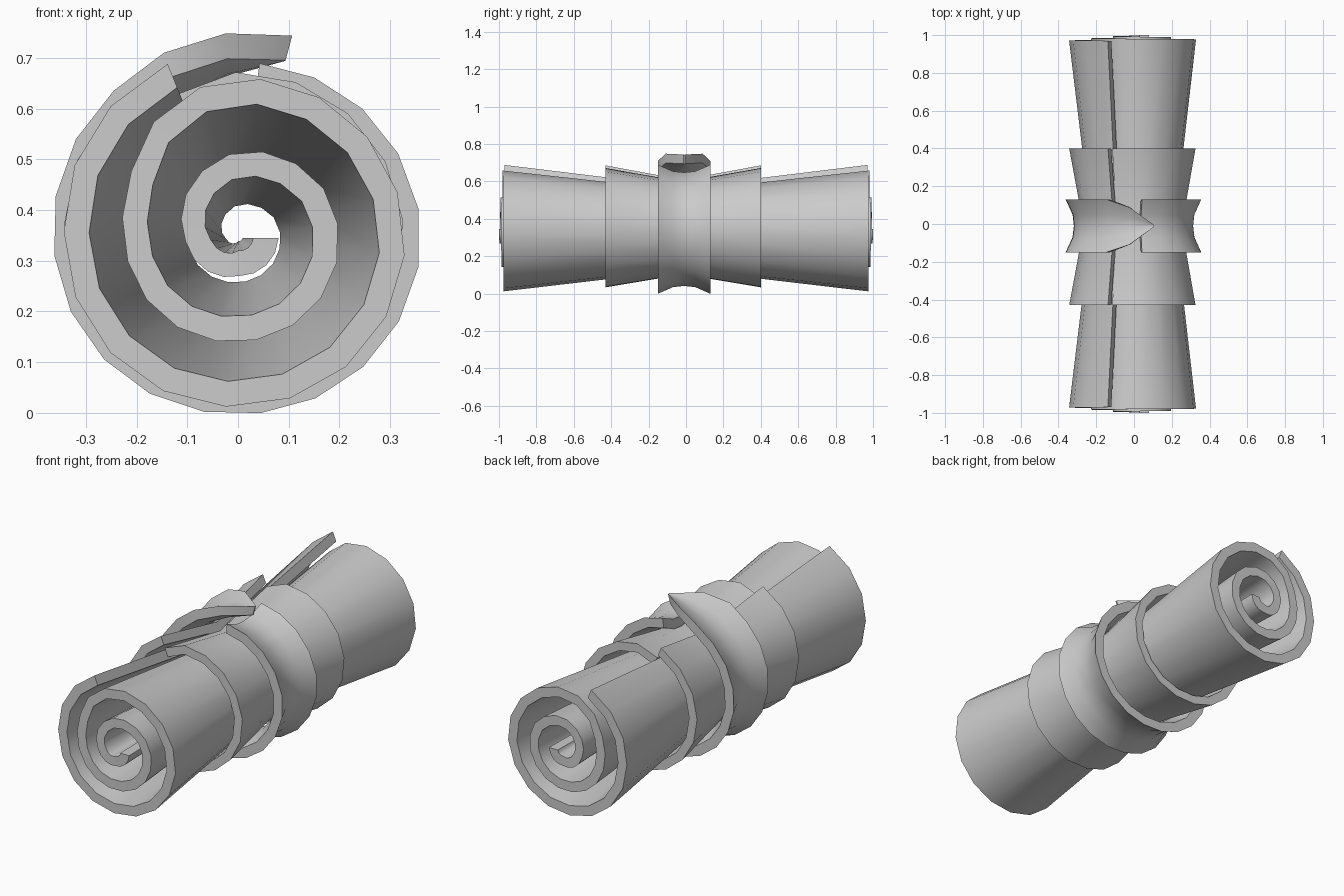
import bpy, bmesh, math

if "Cube" in bpy.data.objects:
    bpy.data.objects.remove(bpy.data.objects["Cube"])

ZC = 0.345  # height of the roll axis


def lerp_table(table, t):
    for (t0, v0), (t1, v1) in zip(table, table[1:]):
        if t <= t1:
            return v0 + (v1 - v0) * (t - t0) / (t1 - t0)
    return table[-1][1]


def wound_sheet(name, radii, steps, sections, thick, width=lambda t: 1.0, y_mid=0.0):
    """Thick sheet wound clockwise round the y axis.
    radii: (degrees, centre-line radius); sections: (y, flare factor)."""
    bm = bmesh.new()
    t0, t1 = radii[0][0], radii[-1][0]
    n = len(sections)
    grid = []
    for i in range(steps + 1):
        t = t0 + (t1 - t0) * i / steps
        a = math.radians(t)
        w = width(t)
        base = lerp_table(radii, t)
        rows = []
        for off in (thick / 2, -thick / 2):
            row = []
            for y, f in sections:
                # narrowed ends lose their waist as well
                k = f if w >= 0.999 else 1 + (f - 1) * w
                r = base * k + off
                row.append(bm.verts.new((r * math.cos(a), y_mid + y * w,
                                         ZC - r * math.sin(a))))
            rows.append(row)
        # closed loop around the strip cross-section
        grid.append(rows[0] + rows[1][::-1])
    m = 2 * n
    for p, q in zip(grid, grid[1:]):
        for j in range(m):
            k = (j + 1) % m
            bm.faces.new((p[j], p[k], q[k], q[j]))
    for loop in (grid[0], grid[-1]):
        for j in range(n - 1):
            bm.faces.new((loop[j], loop[j + 1], loop[m - 2 - j], loop[m - 1 - j]))
    bmesh.ops.recalc_face_normals(bm, faces=bm.faces)
    me = bpy.data.meshes.new(name)
    bm.to_mesh(me)
    bm.free()
    ob = bpy.data.objects.new(name, me)
    bpy.context.collection.objects.link(ob)
    bpy.ops.object.select_all(action='DESELECT')
    ob.select_set(True)
    bpy.context.view_layer.objects.active = ob
    bpy.ops.object.shade_smooth_by_angle(angle=math.radians(35))
    return ob


# Long rolled sheet, pinched in the middle and flared at both ends
wound_sheet("rolled_sheet",
            [(0, .055), (90, .05), (180, .08), (270, .145), (330, .17), (360, .175),
             (450, .18), (540, .2), (570, .22), (605, .275), (630, .29), (720, .305),
             (810, .308), (900, .318), (968, .345)],
            44, [(-1, 1), (0, .62), (1, 1)], .05,
            width=lambda t: 1 - .03 * t / 968)

# Shorter sleeve wrapped once round the sheet
wound_sheet("sleeve",
            [(248, .285), (270, .305), (360, .305), (450, .29), (540, .32), (608, .345)],
            17, [(-.415, 1), (0, .76), (.415, 1)], .045, y_mid=-.015)


# Narrow waisted belt with a pointed tail lying over its start
def tail(t):
    if t < 612:
        return 1.0
    return max(.03, 1 - ((t - 612) / 33) ** 1.5)


wound_sheet("belt",
            [(277, .322), (360, .337), (450, .322), (540, .34), (590, .355), (616, .374),
             (645, .388)],
            20, [(-.14, 1), (-.06, .89), (0, .87), (.06, .89), (.14, 1)], .05,
            width=tail, y_mid=-.01)
